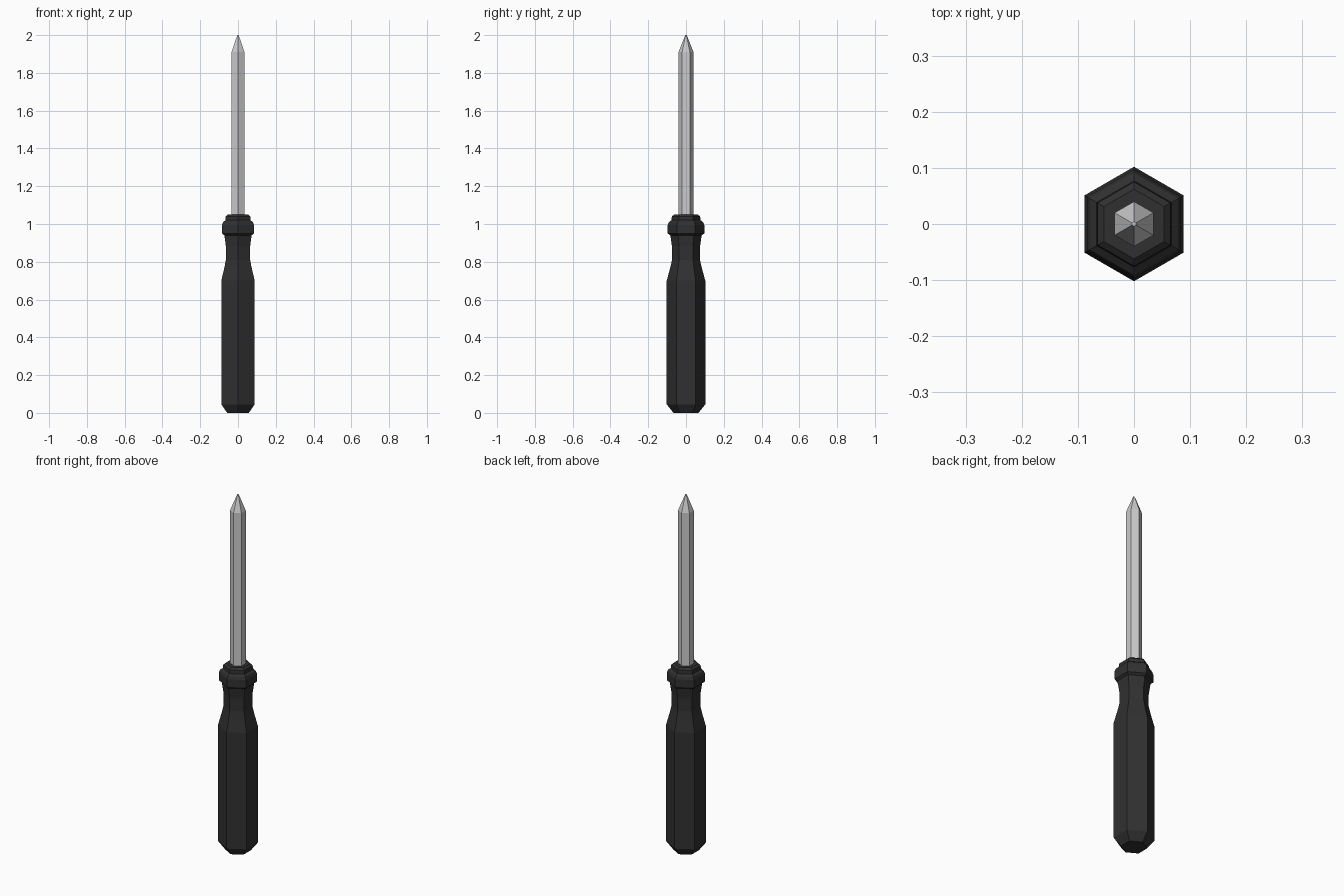
import bpy, bmesh, math

cube = bpy.data.objects.get("Cube")
if cube:
    bpy.data.objects.remove(cube, do_unlink=True)


def make_material(name, color):
    mat = bpy.data.materials.new(name)
    mat.use_nodes = True
    mat.diffuse_color = color
    mat.node_tree.nodes["Principled BSDF"].inputs["Base Color"].default_value = color
    return mat


def hex_lathe(name, profile, mat, sides=6):
    """Stack hexagonal rings of (radius, height) with a corner facing +y."""
    bm = bmesh.new()
    rings = []
    for r, z in profile:
        angles = [math.pi / 2 + math.tau * i / sides for i in range(sides)]
        rings.append([bm.verts.new((r * math.cos(a), r * math.sin(a), z)) for a in angles])
    for low, high in zip(rings, rings[1:]):
        for i in range(sides):
            j = (i + 1) % sides
            bm.faces.new((low[i], low[j], high[j], high[i]))
    bm.faces.new(rings[0][::-1])
    bm.faces.new(rings[-1])
    mesh = bpy.data.meshes.new(name)
    bm.to_mesh(mesh)
    bm.free()
    mesh.materials.append(mat)
    obj = bpy.data.objects.new(name, mesh)
    bpy.context.collection.objects.link(obj)
    return obj


black = make_material("black_plastic", (0.03, 0.03, 0.03, 1))
steel = make_material("steel", (0.6, 0.6, 0.6, 1))

# Grip with chamfered butt, waisted neck, flared collar and stepped cap
hex_lathe("handle", [
    (0.066, 0.0), (0.102, 0.045), (0.102, 0.70), (0.083, 0.77),
    (0.074, 0.81), (0.074, 0.88), (0.083, 0.94), (0.097, 0.95),
    (0.097, 0.995), (0.091, 1.01), (0.077, 1.02), (0.075, 1.04), (0.062, 1.05),
], black)

# Shaft with a tapered point
hex_lathe("shaft", [(0.040, 1.0), (0.040, 1.91), (0.004, 2.0)], steel)
